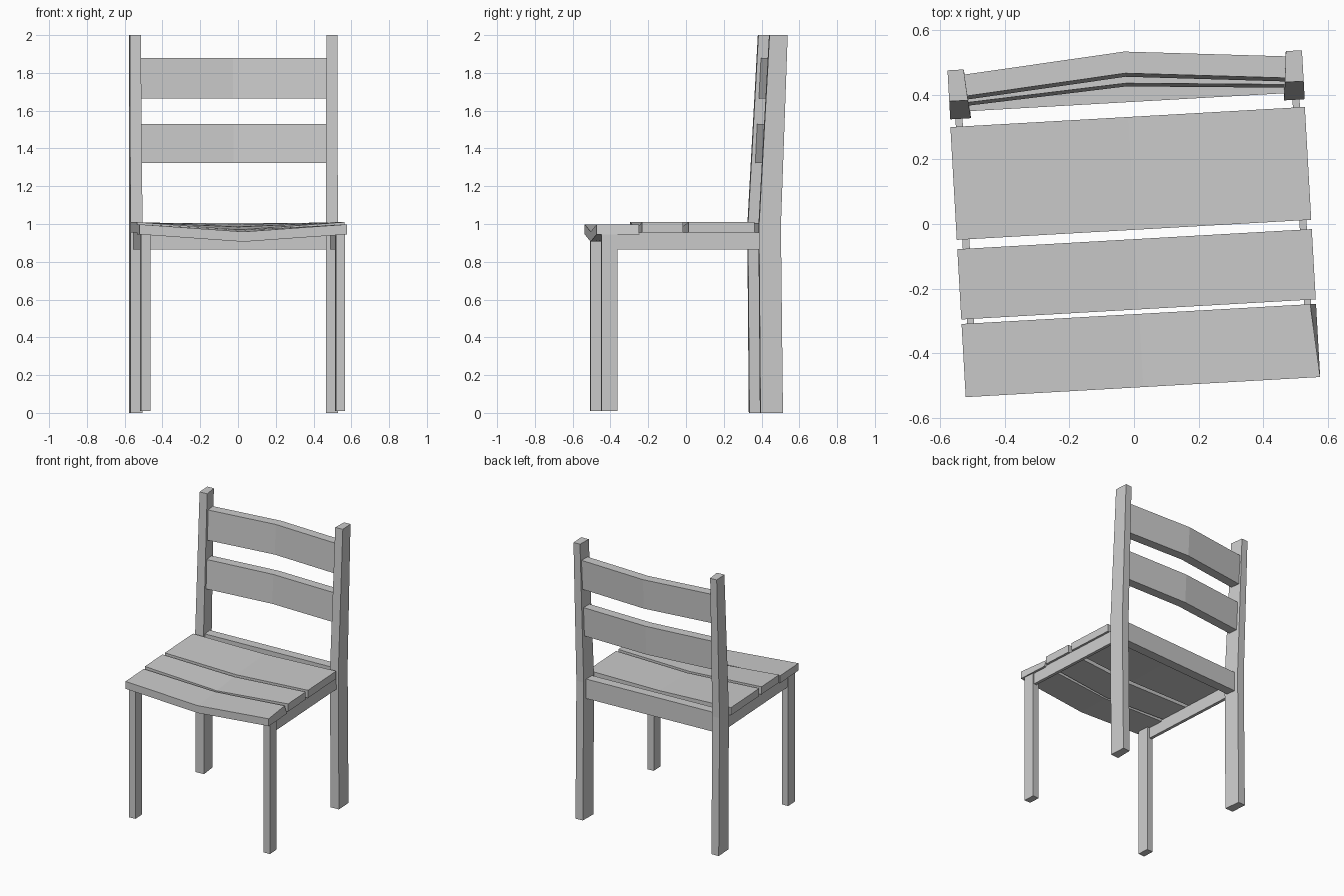
import bpy, bmesh, math
from mathutils import Matrix

if "Cube" in bpy.data.objects:
    bpy.data.objects.remove(bpy.data.objects["Cube"])

# The whole chair is turned slightly about the vertical axis
TURN = Matrix.Rotation(math.radians(3.25), 4, 'Z')


def loft(name, rings):
    """Skin a row of four-point cross-sections and cap both ends."""
    bm = bmesh.new()
    loops = [[bm.verts.new(p) for p in ring] for ring in rings]
    for a, b in zip(loops, loops[1:]):
        for i in range(4):
            j = (i + 1) % 4
            bm.faces.new((a[i], a[j], b[j], b[i]))
    bm.faces.new(loops[0])
    bm.faces.new(loops[-1])
    bmesh.ops.recalc_face_normals(bm, faces=bm.faces)
    bm.transform(TURN)
    mesh = bpy.data.meshes.new(name)
    bm.to_mesh(mesh)
    bm.free()
    obj = bpy.data.objects.new(name, mesh)
    bpy.context.collection.objects.link(obj)
    return obj


def box(name, x0, x1, y0, y1, z0, z1):
    return loft(name, [[(x, y0, z0), (x, y1, z0), (x, y1, z1), (x, y0, z1)]
                       for x in (x0, x1)])


# Seat boards, dipping more in the middle towards the front
def seat_board(name, y0, y1, top, thick, dip0, dip1, inset=0.0):
    rings = []
    for x, k in ((-0.551, 0), (0, 1), (0.549, 0)):
        zf, zb = top - k * dip0, top - k * dip1
        xb = x - inset if x > 0 else x
        rings.append([(x, y0, zf - thick), (x, y1, zb - thick),
                      (xb, y1, zb), (x, y0, zf)])
    return loft(name, rings)


seat_board("seat_board_back", -0.018, 0.332, 1.01, 0.055, 0.023, 0.012)
seat_board("seat_board_middle", -0.265, -0.047, 1.01, 0.055, 0.04, 0.025)
seat_board("seat_board_front", -0.506, -0.279, 0.998, 0.053, 0.039, 0.03, 0.018)


# Bowed, leaning back slats
def back_slat(name, z0, z1, y_bottom, y_top, bow, thick=0.067):
    rings = []
    for x, b in ((-0.51, 0), (0, bow), (0.51, 0)):
        yb, yt = y_bottom + b, y_top + b
        rings.append([(x, yb, z0), (x, yb + thick, z0),
                      (x, yt + thick, z1), (x, yt, z1)])
    return loft(name, rings)


back_slat("back_slat_upper", 1.665, 1.878, 0.413, 0.424, 0.044)
back_slat("back_slat_lower", 1.322, 1.53, 0.394, 0.404, 0.033)

# Rail behind the seat
box("back_rail", -0.51, 0.51, 0.378, 0.445, 0.865, 1.005)

for side, s in (("left", -1), ("right", 1)):
    # Front leg and side rail
    box("front_leg_" + side, s * 0.492, s * 0.541, -0.478, -0.395, 0.01, 0.95)
    box("side_rail_" + side, s * 0.512, s * 0.534, -0.44, 0.38, 0.865, 0.955)
    # Back leg, bent at seat height and tapering upwards
    loft("back_leg_" + side, [
        [(s * xi, yf, z), (s * 0.55, yf, z),
         (s * 0.55, yb, z), (s * (xi + 0.008), yb, z)]
        for z, yf, yb, xi in ((0, 0.364, 0.483, 0.486),
                              (0.99, 0.356, 0.472, 0.486),
                              (2.0, 0.412, 0.508, 0.492))])
